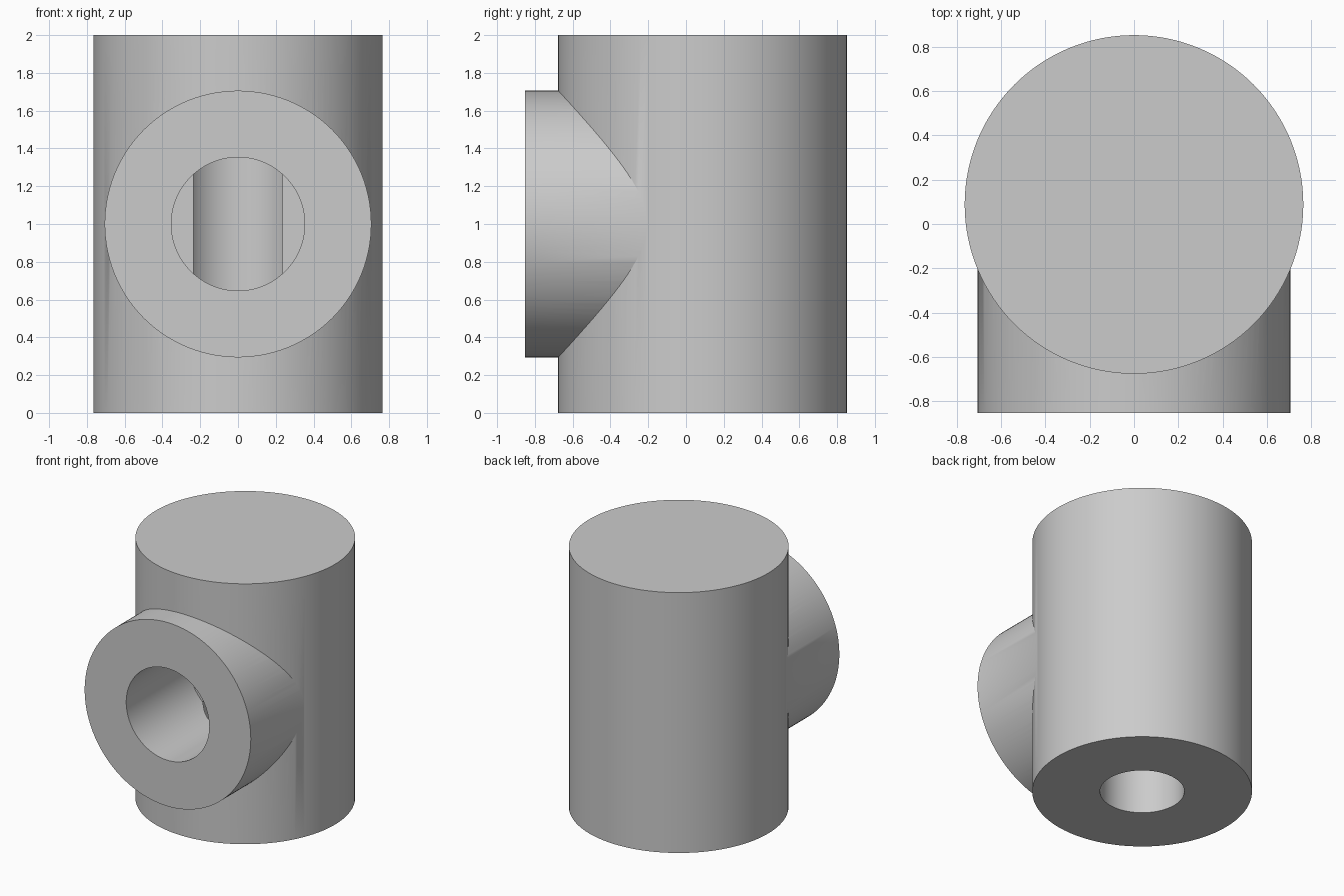
import bpy
from math import radians, pi

cube = bpy.data.objects.get("Cube")
if cube:
    bpy.data.objects.remove(cube, do_unlink=True)

U = 2 / 17            # design unit: the body is 17 units tall
AXIS_Y = 0.75 * U     # y of the body axis
FRONT_Y = -7.25 * U   # y of the boss face
MID_Z = 8.5 * U       # height of the boss axis

grey = bpy.data.materials.new("plain_grey")
grey.use_nodes = True
grey.diffuse_color = (0.6, 0.6, 0.6, 1)
grey.node_tree.nodes["Principled BSDF"].inputs["Base Color"].default_value = (0.6, 0.6, 0.6, 1)


def cylinder(name, radius, start, end, upright):
    """Cylinder between two z values (upright) or two y values."""
    mid = (start + end) / 2
    bpy.ops.mesh.primitive_cylinder_add(
        vertices=128, radius=radius, depth=end - start,
        location=(0, AXIS_Y, mid) if upright else (0, mid, MID_Z),
        rotation=(0, 0, 0) if upright else (pi / 2, 0, 0))
    obj = bpy.context.object
    obj.name = name
    obj.data.materials.append(grey)
    return obj


def combine(target, other, operation):
    """Apply a boolean and remove the helper."""
    mod = target.modifiers.new(operation, 'BOOLEAN')
    mod.operation = operation
    mod.solver = 'EXACT'
    mod.object = other
    bpy.context.view_layer.objects.active = target
    bpy.ops.object.modifier_apply(modifier=mod.name)
    bpy.data.objects.remove(other, do_unlink=True)


# Upright body with a round side boss
body = cylinder("fitting_body", 6.5 * U, 0, 2, True)
combine(body, cylinder("side_boss", 6 * U, FRONT_Y, AXIS_Y, False), 'UNION')

# Blind bore from below, and a flat-bottomed port that breaks into it
combine(body, cylinder("bottom_bore", 2.5 * U, -U, 13 * U, True), 'DIFFERENCE')
combine(body, cylinder("side_port", 3 * U, FRONT_Y - U, FRONT_Y + 6.5 * U, False), 'DIFFERENCE')

# Smooth walls with crisp rims
bpy.ops.object.select_all(action='DESELECT')
body.select_set(True)
bpy.context.view_layer.objects.active = body
bpy.ops.object.shade_smooth_by_angle(angle=radians(30))
